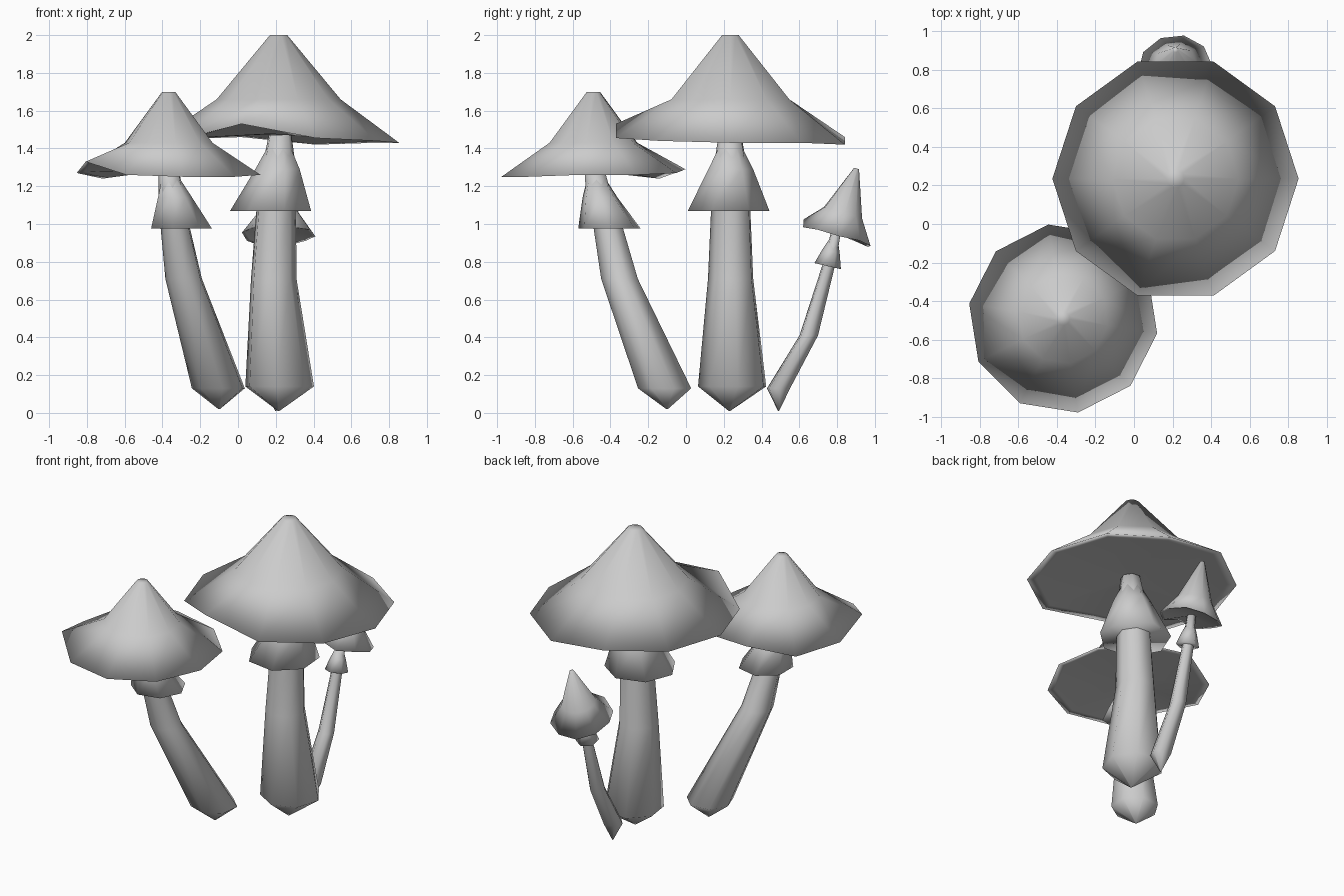
import bpy, math
from mathutils import Matrix, Vector

cube = bpy.data.objects.get("Cube")
if cube:
    bpy.data.objects.remove(cube, do_unlink=True)

grey = bpy.data.materials.new("mid_grey")
grey.use_nodes = True
colour = (0.6, 0.6, 0.6, 1)
grey.diffuse_color = colour
grey.node_tree.nodes["Principled BSDF"].inputs["Base Color"].default_value = colour


def loft(name, sides, rings, turn=0, matrix=Matrix(), lifts=None):
    """Skin a stack of level rings (x, y, z, radius); lifts = {ring: z offsets}."""
    verts, faces = [], []
    for i, (x, y, z, r) in enumerate(rings):
        for k in range(sides):
            a = math.radians(turn) + math.tau * k / sides
            dz = lifts[i][k] if lifts and i in lifts else 0
            verts.append(matrix @ Vector((x + r * math.cos(a), y + r * math.sin(a), z + dz)))
    for i in range(len(rings) - 1):
        for k in range(sides):
            n = (k + 1) % sides
            a, b = i * sides, (i + 1) * sides
            faces.append((a + k, a + n, b + n, b + k))
    faces.append(tuple(reversed(range(sides))))
    last = (len(rings) - 1) * sides
    faces.append(tuple(last + k for k in range(sides)))
    mesh = bpy.data.meshes.new(name)
    mesh.from_pydata(verts, [], faces)
    mesh.materials.append(grey)
    mesh.shade_smooth()
    obj = bpy.data.objects.new(name, mesh)
    bpy.context.collection.objects.link(obj)


def cap(name, base, radius, mid, tip, turn, lifts, tilt=0):
    """Flared hat with a wavy rim, a narrow lip and a nearly flat underside."""
    mid_r, mid_z = mid
    tip_r, tip_z = tip
    rings = [(0, 0, mid_z * 0.2, radius * 0.12),     # gills by the stem
             (0, 0, 0.005, radius * 0.91),           # lip
             (0, 0, 0, radius),                      # rim
             (0, 0, mid_z, mid_r),
             (0, 0, tip_z, tip_r)]
    place = Matrix.Translation(base) @ Matrix.Rotation(math.radians(tilt), 4, 'X')
    loft(name, 10, rings, turn, place, {1: lifts, 2: lifts})


# Large mushroom
cap("large_cap", (0.215, 0.235, 1.43), 0.638, (0.328, 0.23), (0.046, 0.57), 0,
    [0, 0, -0.01, 0.03, 0.02, 0.02, 0.02, 0.1, 0.025, 0.01])
loft("large_stem", 7, [(0.215, 0.23, 0.01, 0.004), (0.217, 0.25, 0.14, 0.187),
                       (0.187, 0.24, 0.71, 0.124), (0.2, 0.24, 1.07, 0.108),
                       (0.215, 0.237, 1.3, 0.092), (0.222, 0.235, 1.47, 0.062)], 8)
loft("large_skirt", 7, [(0.18, 0.222, 1.07, 0.222), (0.213, 0.235, 1.29, 0.122),
                        (0.22, 0.235, 1.42, 0.056)], 30)

# Medium leaning mushroom
cap("medium_cap", (-0.367, -0.49, 1.25), 0.493, (0.235, 0.18), (0.035, 0.45), -9,
    [0.01, 0.01, 0.02, 0.04, -0.01, 0.02, 0.08, 0.01, 0, 0])
loft("medium_stem", 7, [(-0.1, -0.1, 0.02, 0.004), (-0.1, -0.11, 0.13, 0.145),
                        (-0.285, -0.35, 0.71, 0.1), (-0.33, -0.41, 0.98, 0.08),
                        (-0.35, -0.46, 1.15, 0.07), (-0.367, -0.485, 1.3, 0.053)], 20)
loft("medium_skirt", 7, [(-0.307, -0.405, 0.975, 0.17), (-0.338, -0.455, 1.14, 0.095),
                         (-0.358, -0.475, 1.24, 0.05)], 0)

# Small tilted mushroom at the back
cap("small_cap", (0.215, 0.795, 0.94), 0.195, (0.108, 0.125), (0.014, 0.37), 5,
    [0, 0.01, 0, -0.01, 0, 0.01, 0, 0.03, -0.01, 0], tilt=-17)
loft("small_stem", 6, [(0.2, 0.49, 0.01, 0.003), (0.2, 0.49, 0.13, 0.065),
                       (0.2, 0.65, 0.41, 0.052), (0.205, 0.755, 0.78, 0.036),
                       (0.213, 0.795, 0.96, 0.028)], 10)
lean = Matrix.Translation((0.205, 0.75, 0.777)) @ Matrix.Rotation(math.radians(-13), 4, 'X')
loft("small_skirt", 6, [(0, 0, 0, 0.072), (0, 0, 0.08, 0.047), (0, 0, 0.145, 0.022)], 30, lean)
